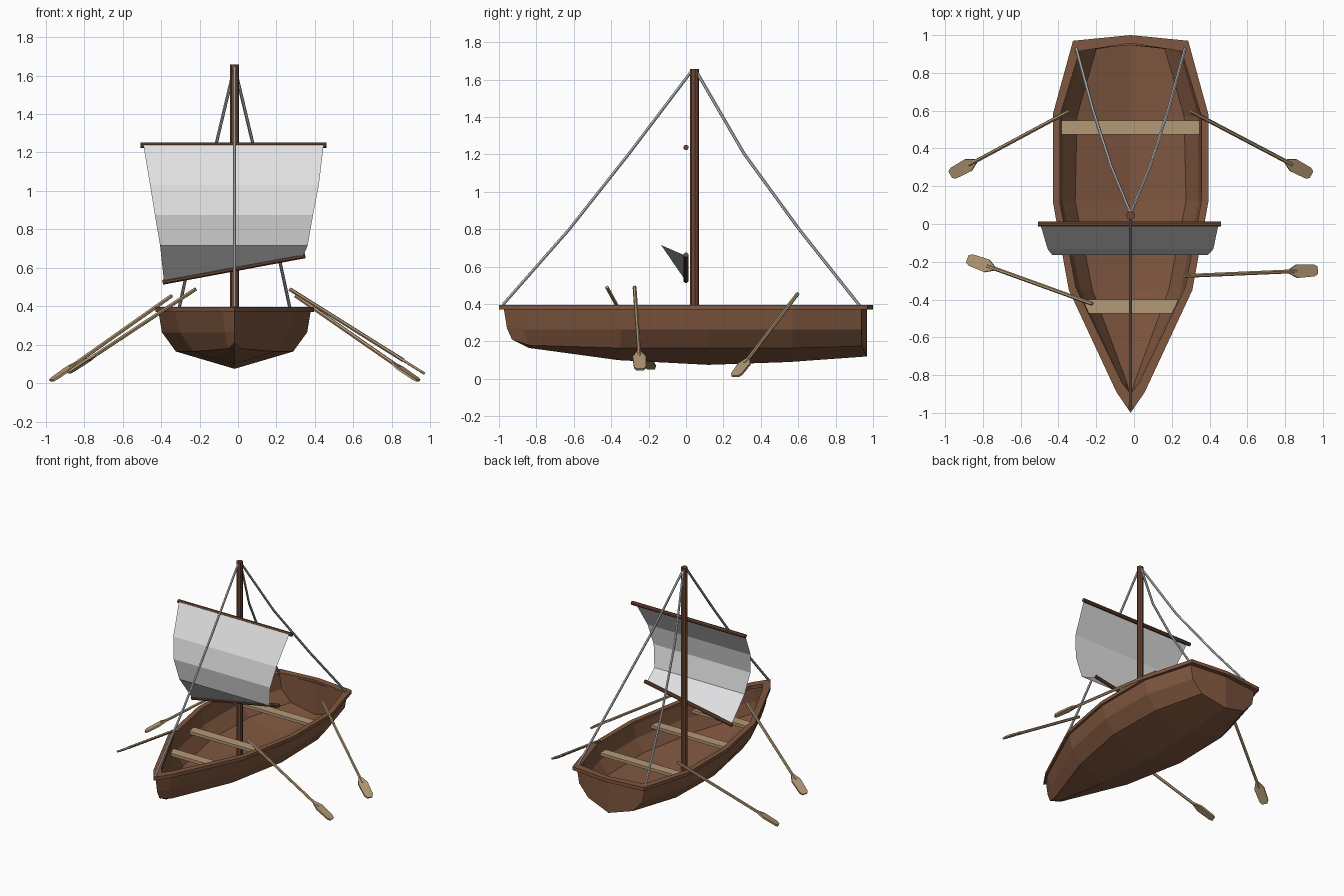
import bpy, bmesh, math
from mathutils import Vector

if "Cube" in bpy.data.objects:
    bpy.data.objects.remove(bpy.data.objects["Cube"])

CX = -0.018  # centre line of the hull


def material(name, rgb):
    m = bpy.data.materials.new(name)
    m.diffuse_color = (*rgb, 1)
    m.use_nodes = True
    m.node_tree.nodes["Principled BSDF"].inputs["Base Color"].default_value = m.diffuse_color
    return m


HULL = material("hull brown", (0.215, 0.095, 0.05))
SPAR = material("spar brown", (0.15, 0.062, 0.034))
PALE = material("pale wood", (0.46, 0.32, 0.18))
SAIL = material("sail white", (0.75, 0.75, 0.76))
ROPE = material("rope grey", (0.55, 0.56, 0.58))


def finish(name, bm, mat, recalc=True):
    bmesh.ops.remove_doubles(bm, verts=bm.verts, dist=0.0005)
    bmesh.ops.dissolve_degenerate(bm, edges=bm.edges, dist=0.0005)
    if recalc:
        bmesh.ops.recalc_face_normals(bm, faces=bm.faces)
    me = bpy.data.meshes.new(name)
    bm.to_mesh(me)
    bm.free()
    me.materials.append(mat)
    ob = bpy.data.objects.new(name, me)
    bpy.context.collection.objects.link(ob)
    return ob


def tube(bm, path, r, sides=8):
    """Round bar along a list of points, capped at both ends."""
    path = [Vector(p) for p in path]
    rings = []
    for i, p in enumerate(path):
        d = (path[min(i + 1, len(path) - 1)] - path[max(i - 1, 0)]).normalized()
        u = d.cross(Vector((0.3, 1, 0.1)) if abs(d.y) < 0.8 else Vector((1, 0, 0))).normalized()
        v = d.cross(u)
        angles = [2 * math.pi * (k + 0.5) / sides for k in range(sides)]
        rings.append([bm.verts.new(p + r * (u * math.cos(a) + v * math.sin(a))) for a in angles])
    for a, b in zip(rings, rings[1:]):
        for k in range(sides):
            bm.faces.new((a[k], a[k - 1], b[k - 1], b[k]))
    bm.faces.new(rings[0])
    bm.faces.new(rings[-1][::-1])


def bar(name, path, r, mat, sides=8):
    bm = bmesh.new()
    tube(bm, path, r, sides)
    return finish(name, bm, mat)


def prism(bm, bottom, offset):
    """Solid from a polygon and an extrusion vector."""
    offset = Vector(offset)
    a = [bm.verts.new(p) for p in bottom]
    b = [bm.verts.new(Vector(p) + offset) for p in bottom]
    bm.faces.new(a)
    bm.faces.new(b[::-1])
    for k in range(len(a)):
        bm.faces.new((a[k], a[k - 1], b[k - 1], b[k]))


# Hull: half sections (half width, y, z) from gunwale to keel, bow to stern
stations = [
    [(0, -.975, .38), (0, -.957, .27), (0, -.93, .21), (0, -.84, .165)],
    [(.062, -.89, .38), (.05, -.87, .265), (.035, -.84, .18), (0, -.80, .16)],
    [(.312, -.35, .38), (.285, -.35, .265), (.215, -.35, .165), (0, -.36, .10)],
    [(.397, .12, .38), (.378, .12, .265), (.305, .12, .165), (0, .12, .075)],
    [(.397, .57, .38), (.375, .57, .265), (.295, .57, .165), (0, .55, .09)],
    [(.29, .937, .38), (.27, .937, .265), (.19, .94, .175), (0, .967, .12)],
]
bm = bmesh.new()
for s in (1, -1):
    rows = [[bm.verts.new((CX + s * w, y, z)) for w, y, z in st] for st in stations]
    for a, b in zip(rows, rows[1:]):
        for k in range(3):
            bm.faces.new([a[k], a[k + 1], b[k + 1], b[k]][::s])
    top = bm.verts.new((CX, .967, .38))
    bm.faces.new((rows[-1] + [top])[::s])
hull = finish("hull", bm, HULL, recalc=False)
mod = hull.modifiers.new("planking", "SOLIDIFY")
mod.thickness, mod.offset = 0.02, -1

# Gunwale rim: flat ring between an outer and an inner outline
outer = [(0, -1), (.075, -.89), (.327, -.35), (.412, .12), (.412, .58), (.305, .97), (0, 1)]
inner = [(0, -.90), (.045, -.84), (.29, -.335), (.375, .12), (.375, .57), (.27, .915), (0, .957)]
bm = bmesh.new()
for s in (1, -1):
    loops = [[bm.verts.new((CX + s * w, y, z)) for w, y in line]
             for line, z in ((outer, .37), (outer, .396), (inner, .396), (inner, .37))]
    for i in range(4):
        a, b = loops[i - 1], loops[i]
        for k in range(6):
            bm.faces.new((a[k], a[k + 1], b[k + 1], b[k]))
finish("gunwale_rim", bm, HULL)

# Seats: front edge, back edge and their half widths
for name, y0, y1, h0, h1 in (("front_seat", -.475, -.40, .22, .26),
                             ("middle_seat", -.105, -.03, .335, .35),
                             ("rear_seat", .475, .547, .378, .378)):
    bm = bmesh.new()
    prism(bm, [(CX - h0, y0, .30), (CX + h0, y0, .30), (CX + h1, y1, .30), (CX - h1, y1, .30)], (0, 0, .022))
    finish(name, bm, PALE)

# Mast, yard and tilted boom
bar("mast", [(CX, .045, .10), (CX, .045, 1.657)], .0235, SPAR)
bar("yard", [(-.507, 0, 1.237), (.46, 0, 1.237)], .0145, SPAR)
bar("boom", [(-.392, 0, .525), (.35, 0, .663)], .0135, SPAR)

# Sail: bellied sheet, rows of (y, left x, left z, right x, right z)
rows = [(-.014, -.492, 1.24, .445, 1.24), (-.133, -.457, 1.03, .42, 1.03),
        (-.165, -.432, .875, .39, .875), (-.133, -.405, .715, .362, .715),
        (-.006, -.385, .53, .338, .66)]
bm = bmesh.new()
vs = [(bm.verts.new((xl, y, zl)), bm.verts.new((xr, y, zr))) for y, xl, zl, xr, zr in rows]
for a, b in zip(vs, vs[1:]):
    bm.faces.new((a[0], b[0], b[1], a[1]))
finish("sail", bm, SAIL, recalc=False)

# Slack stays from the masthead
bar("forestay", [(CX, .03, 1.645), (CX, -.304, 1.205), (CX, -.624, .80), (CX, -.98, .395)], .0085, ROPE, 6)
for s, side in ((1, "right"), (-1, "left")):
    bar(side + "_backstay", [(CX, .055, 1.645), (CX + s * .105, .31, 1.205),
                             (CX + s * .20, .605, .80), (CX + s * .288, .93, .39)], .0085, ROPE, 6)

# Oars: handle end, blade tip
for name, h, t in (("right_rear_oar", (.30, .597, .455), (.937, .262, .014)),
                   ("left_rear_oar", (-.345, .597, .455), (-.97, .262, .014)),
                   ("right_front_oar", (.268, -.275, .49), (.97, -.245, .05)),
                   ("left_front_oar", (-.22, -.423, .49), (-.88, -.185, .055))):
    h, t = Vector(h), Vector(t)
    d = (t - h).normalized()
    side = d.cross(Vector((0, 0, 1))).normalized()
    up = side.cross(d)
    bm = bmesh.new()
    tube(bm, [h, t - d * .13], .0105, 6)
    half = [(.175, .011), (.125, .036), (.022, .032), (0, .02)]
    outline = half + [(l, -w) for l, w in reversed(half)]
    prism(bm, [t - d * l + side * w - up * .006 for l, w in outline], up * .012)
    finish(name, bm, PALE)
